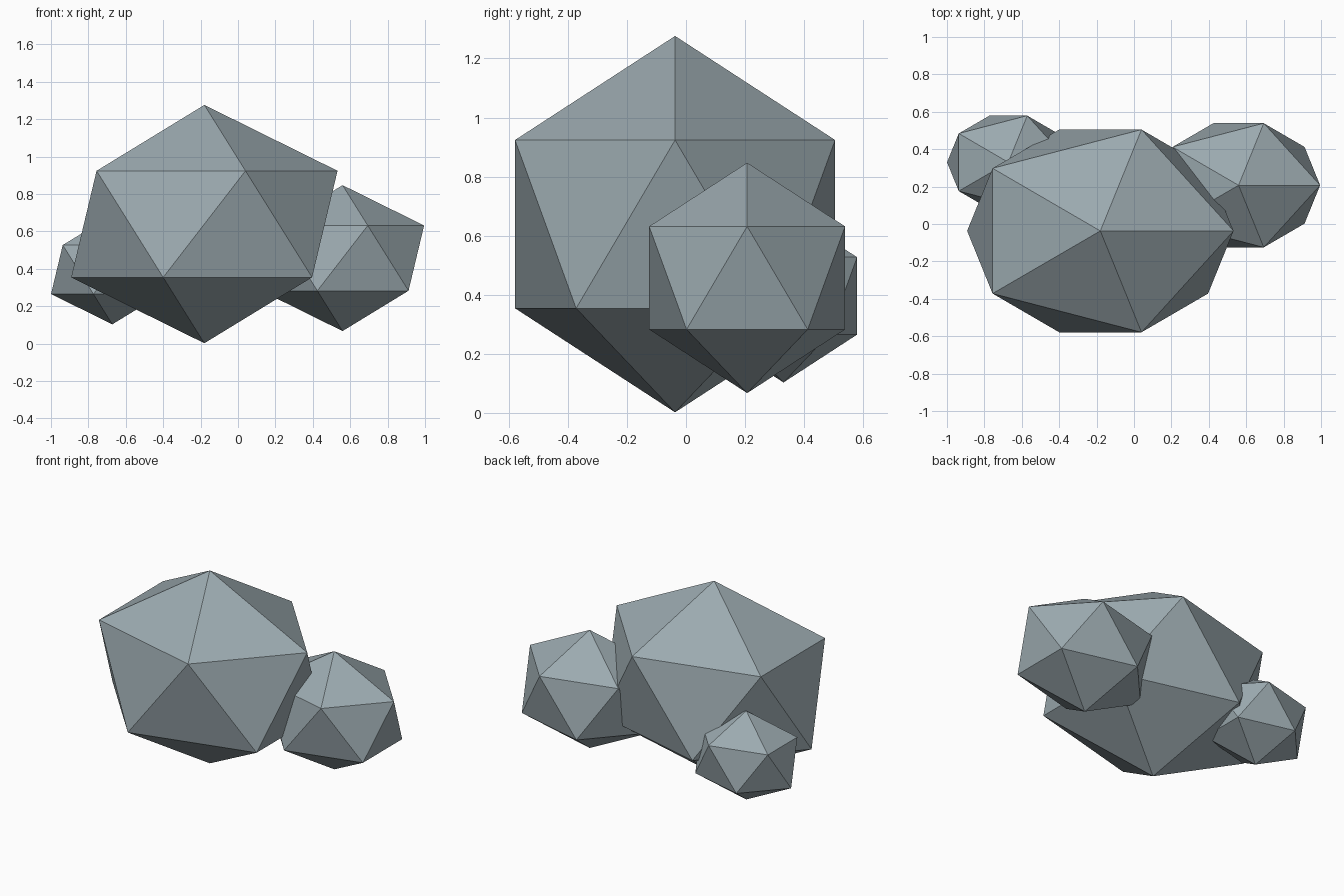
import bpy

if "Cube" in bpy.data.objects:
    bpy.data.objects.remove(bpy.data.objects["Cube"])

# One flat stone colour shared by all rocks
stone = bpy.data.materials.new("blue_grey_stone")
stone.diffuse_color = (0.33, 0.40, 0.43, 1.0)
stone.use_nodes = True
stone.node_tree.nodes["Principled BSDF"].inputs["Base Color"].default_value = stone.diffuse_color


def rock(name, centre, radius):
    """Twenty-sided boulder, stretched sideways by a quarter."""
    bpy.ops.mesh.primitive_ico_sphere_add(subdivisions=1, radius=1, location=centre)
    obj = bpy.context.object
    obj.name = name
    obj.scale = (radius * 1.25, radius, radius)
    bpy.ops.object.transform_apply(location=False, rotation=False, scale=True)
    obj.data.materials.append(stone)
    return obj


# Large boulder with two smaller ones tucked behind it
rock("large_rock", (-0.18, -0.037, 0.639), 0.637)
rock("medium_rock", (0.559, 0.207, 0.457), 0.39)
rock("small_rock", (-0.672, 0.33, 0.396), 0.293)
